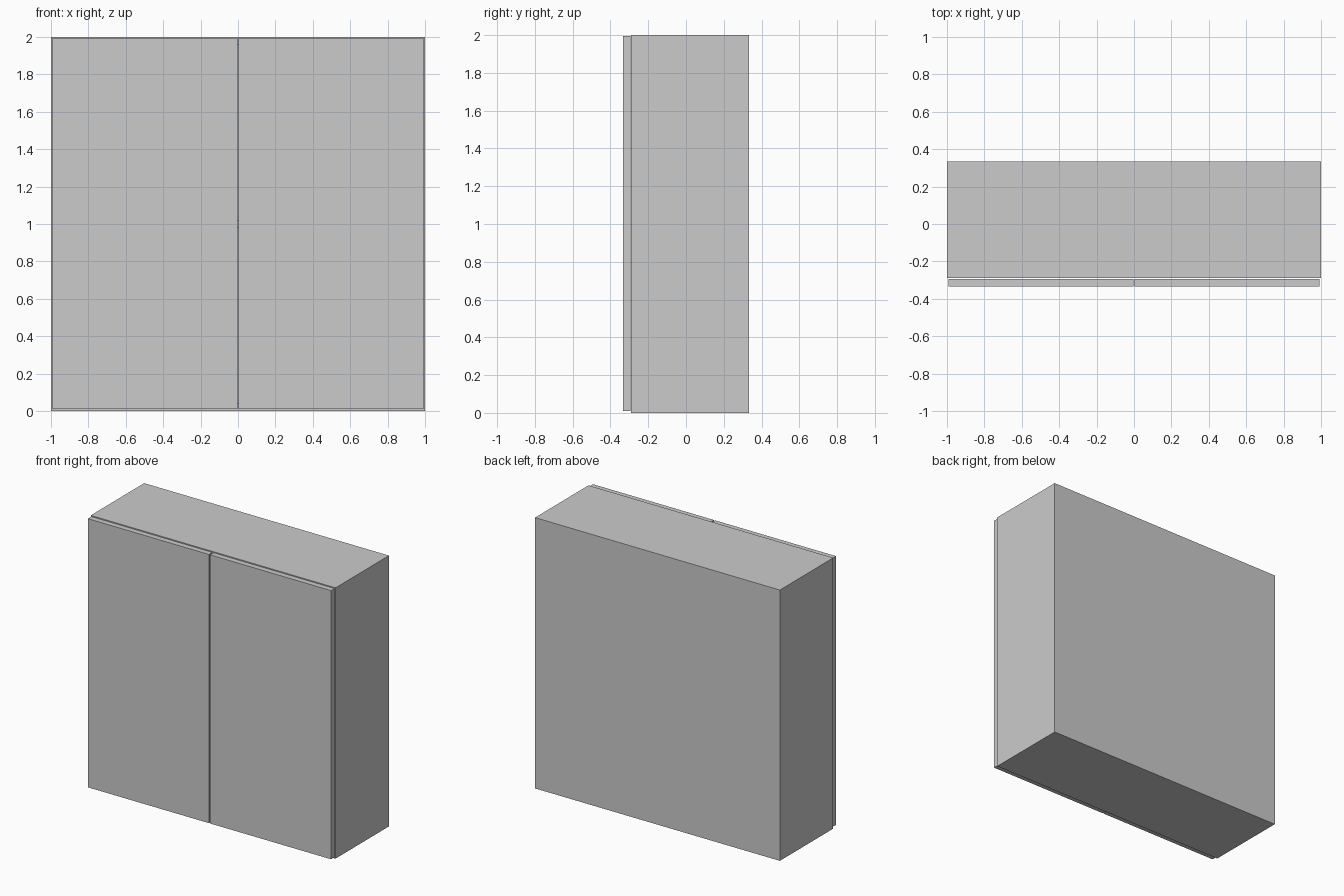
import bpy
import bmesh
from mathutils import Vector

if "Cube" in bpy.data.objects:
    bpy.data.objects.remove(bpy.data.objects["Cube"])

DEPTH = 0.333           # half depth overall
FRONT = -0.29           # front edge of the carcass
T = 0.04                # board thickness
BACK_T = 0.006          # thin back panel


def board(name, lo, hi):
    """Axis-aligned board between two opposite corners."""
    lo, hi = Vector(lo), Vector(hi)
    bm = bmesh.new()
    bmesh.ops.create_cube(bm, size=1)
    bmesh.ops.scale(bm, vec=hi - lo, verts=bm.verts)
    mesh = bpy.data.meshes.new(name)
    bm.to_mesh(mesh)
    bm.free()
    obj = bpy.data.objects.new(name, mesh)
    obj.location = (lo + hi) / 2
    bpy.context.collection.objects.link(obj)
    return obj


inner_back = DEPTH - BACK_T

# Side panels, full height, and the two doors with a narrow gap between them
for side, s in (("left", -1), ("right", 1)):
    x0, x1 = sorted((s * (1 - T), s))
    board(side + "_side_panel", (x0, FRONT, 0), (x1, inner_back, 2))
    x0, x1 = sorted((s * 0.004, s * 0.993))
    board(side + "_door", (x0, -DEPTH, 0.01), (x1, FRONT - 0.003, 1.994))

# Horizontal boards between the sides
for name, z in (("bottom_panel", 0), ("middle_shelf", 1 - T / 2), ("top_panel", 2 - T)):
    board(name, (-1 + T, FRONT, z), (1 - T, inner_back, z + T))

# Back panel covering the whole rear
board("back_panel", (-1, inner_back, 0), (1, DEPTH, 2))
